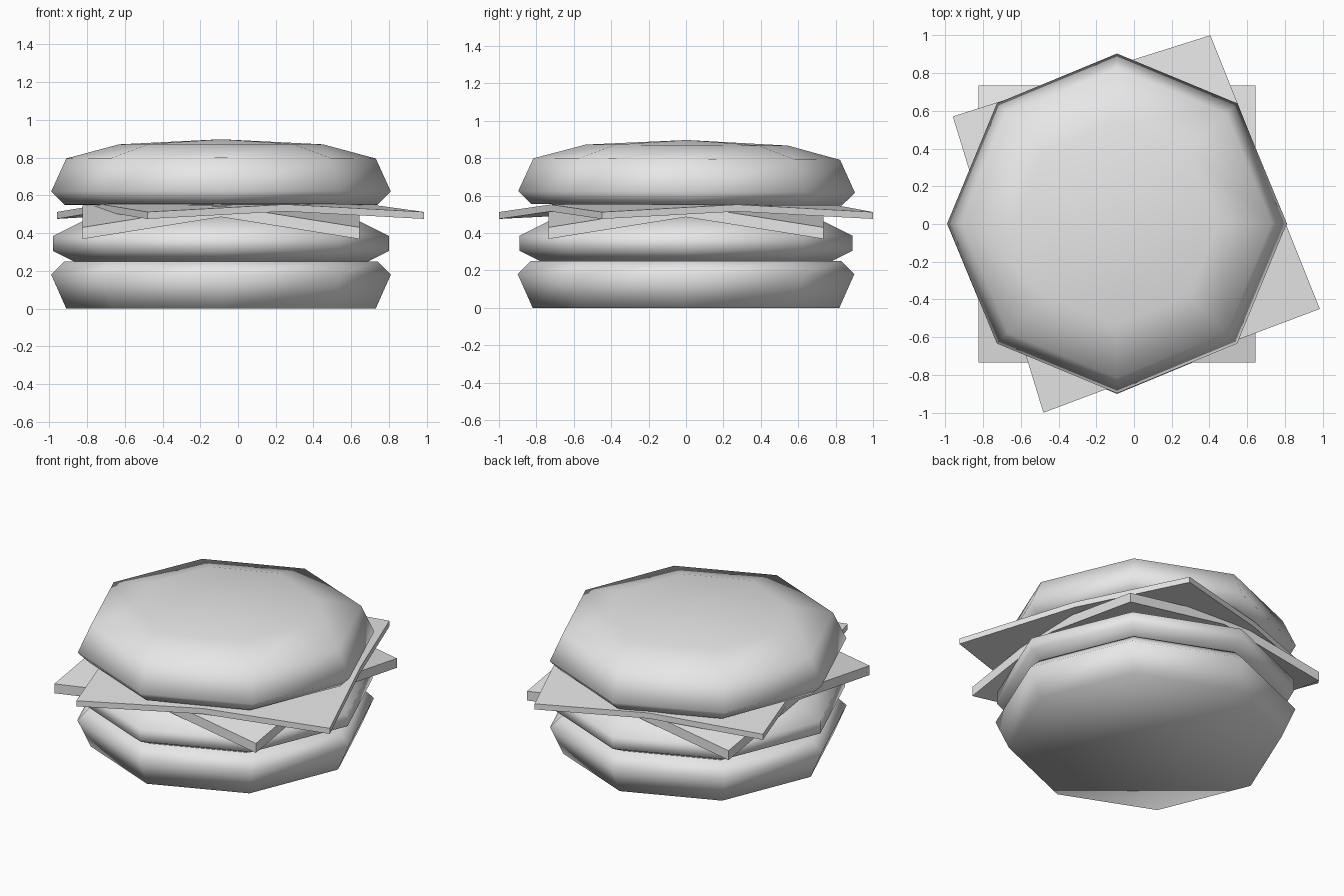
import bpy, bmesh
from math import cos, sin, pi
from mathutils import Vector

cube = bpy.data.objects.get("Cube")
if cube:
    bpy.data.objects.remove(cube, do_unlink=True)

# One plain colour for the whole model
grey = bpy.data.materials.new("plain_grey")
grey.use_nodes = True
colour = (0.8, 0.8, 0.8, 1)
grey.diffuse_color = colour
grey.node_tree.nodes["Principled BSDF"].inputs["Base Color"].default_value = colour

SIDES = 8
AXIS_X = -0.09


def finish(name, bm, smooth):
    bmesh.ops.recalc_face_normals(bm, faces=bm.faces)
    mesh = bpy.data.meshes.new(name)
    bm.to_mesh(mesh)
    bm.free()
    mesh.materials.append(grey)
    for face in mesh.polygons:
        face.use_smooth = smooth
    obj = bpy.data.objects.new(name, mesh)
    bpy.context.collection.objects.link(obj)
    return obj


def disc(name, profile, peak=None):
    """Eight-sided turned shape from (radius, height) rings, with an optional peak."""
    bm = bmesh.new()
    rings = [[bm.verts.new((AXIS_X + r * cos(2 * pi * i / SIDES),
                            r * sin(2 * pi * i / SIDES), z)) for i in range(SIDES)]
             for r, z in profile]
    for low, high in zip(rings, rings[1:]):
        for i in range(SIDES):
            j = (i + 1) % SIDES
            bm.faces.new((low[i], low[j], high[j], high[i]))
    bm.faces.new(rings[0][::-1])
    if peak is None:
        bm.faces.new(rings[-1])
    else:
        tip = bm.verts.new((AXIS_X, 0, peak))
        for i in range(SIDES):
            bm.faces.new((rings[-1][i], rings[-1][(i + 1) % SIDES], tip))
    return finish(name, bm, True)


def slice_sheet(name, corners, top, drop, thickness):
    """Four-cornered slice whose corners fold down across the middle of each side."""
    bm = bmesh.new()
    pts = [Vector(c) for c in corners]
    tips = [bm.verts.new((p.x, p.y, top - drop)) for p in pts]
    mids = []
    for i, p in enumerate(pts):
        m = (p + pts[(i + 1) % 4]) / 2
        mids.append(bm.verts.new((m.x, m.y, top)))
    bm.faces.new(mids)
    for i in range(4):
        bm.faces.new((mids[i - 1], tips[i], mids[i]))
    below = bmesh.ops.extrude_face_region(bm, geom=bm.faces[:], use_keep_orig=True)
    moved = [g for g in below["geom"] if isinstance(g, bmesh.types.BMVert)]
    bmesh.ops.translate(bm, verts=moved, vec=(0, 0, -thickness))
    return finish(name, bm, False)


# Bread and filling
disc("bottom_bun", [(0.82, 0.0), (0.90, 0.18), (0.83, 0.25)])
disc("patty", [(0.78, 0.25), (0.89, 0.305), (0.89, 0.385), (0.69, 0.485)])
top_bun = disc("top_bun", [(0.83, 0.55), (0.90, 0.62), (0.82, 0.795), (0.54, 0.87)], 0.897)
top_bun.rotation_euler.x = -0.005

# Slices
x0, x1, h = -0.825, 0.645, 0.735
slice_sheet("lower_slice", [(x0, -h), (x1, -h), (x1, h), (x0, h)], 0.547, 0.117, 0.062)
slice_sheet("upper_slice", [(-0.48, -1.0), (0.985, -0.45), (0.405, 1.0), (-0.96, 0.57)],
            0.552, 0.04, 0.037)
